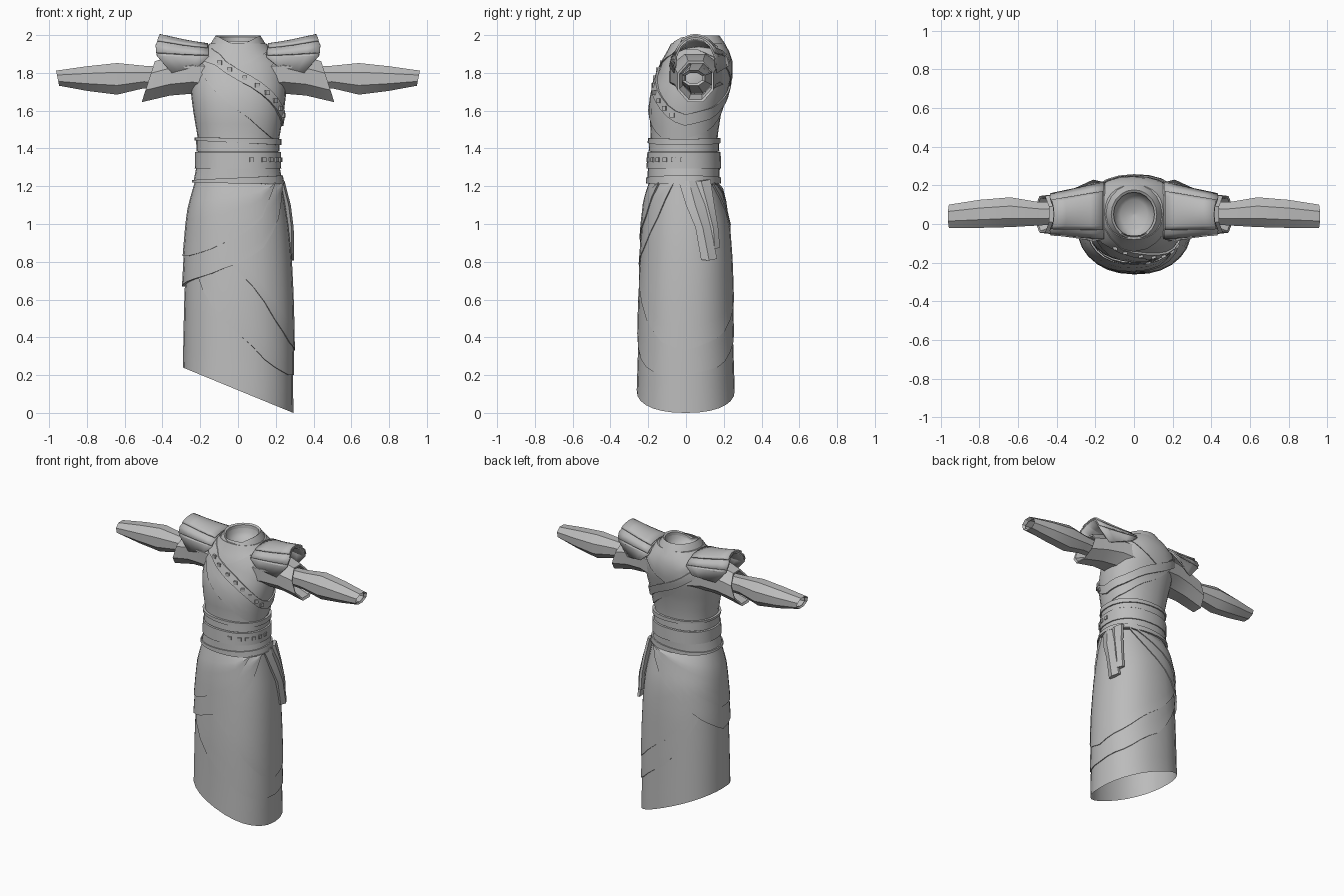
import bpy, bmesh, math
from mathutils import Vector

if "Cube" in bpy.data.objects:
    bpy.data.objects.remove(bpy.data.objects["Cube"])

grey = bpy.data.materials.new("cloth_grey")
grey.diffuse_color = (0.5, 0.5, 0.5, 1)
grey.use_nodes = True
grey.node_tree.nodes["Principled BSDF"].inputs["Base Color"].default_value = grey.diffuse_color
SIDES = 28

# Body outline by height: z, half width, front y, back y
BODY = [(0, .293, -.265, .262), (.3, .291, -.255, .252), (.6, .285, -.248, .243),
        (.8, .275, -.235, .237), (1.0, .258, -.22, .222), (1.22, .228, -.195, .168),
        (1.3, .212, -.193, .17), (1.45, .212, -.185, .165), (1.6, .238, -.195, .188),
        (1.7, .25, -.182, .215), (1.78, .25, -.15, .235), (1.86, .235, -.12, .235),
        (1.92, .17, -.085, .215), (1.97, .125, -.06, .18)]


def lerp_table(table, t):
    if t <= table[0][0]:
        return table[0][1:]
    for a, b in zip(table, table[1:]):
        if t <= b[0]:
            k = (t - a[0]) / (b[0] - a[0])
            return [p + (q - p) * k for p, q in zip(a[1:], b[1:])]
    return table[-1][1:]


def around(points):
    """Height as a function of angle in degrees (-90 front, 0 right, 90 back)."""
    pts = sorted(points)
    pts = [(pts[-1][0] - 360, pts[-1][1])] + pts + [(pts[0][0] + 360, pts[0][1])]
    return lambda deg: lerp_table(pts, (deg + 180) % 360 - 180)[0]


def const(z):
    return lambda deg: z


def oval(deg, n=2.25):
    c, s = math.cos(math.radians(deg)), math.sin(math.radians(deg))
    return (math.copysign(abs(c) ** (2 / n), c), math.copysign(abs(s) ** (2 / n), s))


def body_point(deg, z, off=0.0):
    w, y0, y1 = lerp_table(BODY, z)
    c, s = oval(deg)
    return Vector(((w + off) * c, (y0 + y1) / 2 + ((y1 - y0) / 2 + off) * s, z))


def make(name, rows, closed=True, angle=22, cap=False):
    """Loft rows of points into one mesh object."""
    bm = bmesh.new()
    vs = [[bm.verts.new(p) for p in r] for r in rows]
    n = len(rows[0])
    for a, b in zip(vs, vs[1:]):
        for i in range(n if closed else n - 1):
            j = (i + 1) % n
            bm.faces.new((a[i], a[j], b[j], b[i]))
    if cap:
        bm.faces.new(vs[0])
        bm.faces.new(vs[-1])
    bmesh.ops.remove_doubles(bm, verts=bm.verts, dist=1e-4)
    bmesh.ops.recalc_face_normals(bm, faces=bm.faces)
    me = bpy.data.meshes.new(name)
    bm.to_mesh(me)
    bm.free()
    ob = bpy.data.objects.new(name, me)
    bpy.context.collection.objects.link(ob)
    me.materials.append(grey)
    bpy.ops.object.select_all(action='DESELECT')
    ob.select_set(True)
    bpy.context.view_layer.objects.active = ob
    bpy.ops.object.shade_smooth_by_angle(angle=math.radians(angle))
    return ob


def shell(name, top, bottom, off=0.0, rows=6, off_top=None, lip=True):
    """Cloth layer wrapped round the body between two height curves."""
    angs = [-180 + 360 * i / SIDES for i in range(SIDES)]
    ot = off if off_top is None else off_top
    grid = [[body_point(a, top(a), 0) for a in angs]] if lip else []
    for r in range(rows + 1):
        k = r / rows
        grid.append([body_point(a, top(a) + (min(bottom(a), top(a)) - top(a)) * k,
                                ot + (off - ot) * min(1, k * 3)) for a in angs])
    if lip:
        grid.append([body_point(a, min(bottom(a), top(a)), 0) for a in angs])
    return make(name, grid)


# Skirt with slanted hem, then its diagonal overlapping wraps
shell("skirt", const(1.24), lambda a: .12 - .41 * .293 * oval(a)[0], 0, 10, lip=False)
WRAPS = {
    "low_wrap": (.006, [(-150, .85), (-135, .7), (-110, .53), (-90, .42), (-60, .26), (-30, .2),
                        (0, .2), (45, .25), (90, .42), (135, .75), (165, 1.0)]),
    "middle_wrap": (.011, [(-125, 1.0), (-100, .81), (-70, .63), (-48, .47), (-25, .37), (0, .33),
                           (45, .41), (90, .6), (125, .8), (160, 1.0)]),
    "upper_wrap": (.015, [(-180, .67), (-120, .73), (-90, .79), (-65, .87), (-40, 1.02), (-15, 1.22),
                          (50, 1.22), (90, 1.0), (135, .8)]),
    "top_wrap": (.021, [(-180, .83), (-150, .83), (-120, .86), (-90, .93), (-65, 1.03), (-42, 1.22),
                        (60, 1.22), (90, 1.12), (135, .96)]),
}
for name, (off, hem) in WRAPS.items():
    shell(name, const(1.22), around(hem), off, 8, off_top=.002)

# Torso, chest overlap and shoulder mantle
shell("torso", const(1.97), const(1.2), 0, 14, lip=False)
shell("chest_wrap", const(1.9), around([(-165, 1.9), (-145, 1.83), (-115, 1.7), (-90, 1.6), (-60, 1.5),
      (-35, 1.45), (0, 1.45), (45, 1.5), (90, 1.62), (135, 1.8), (160, 1.9)]), .006, 8)
shell("mantle", const(1.955), around([(-90, 1.83), (-60, 1.89), (-30, 1.92), (0, 1.92), (45, 1.86),
      (90, 1.73), (135, 1.86), (180, 1.92), (-150, 1.92), (-120, 1.89)]), .012, 5)

# Chest strap
strap = around([(-140, 1.9), (-115, 1.87), (-90, 1.79), (-70, 1.735), (-42, 1.65), (-20, 1.58),
                (0, 1.55), (45, 1.59), (90, 1.7), (135, 1.82), (180, 1.9)])
shell("chest_strap", lambda a: strap(a) + .03, lambda a: strap(a) - .03, .016, 3)

# Waist: sashes, rolls and belt
tilt = lambda z, d: (lambda a: z + d * math.cos(math.radians(a)))
shell("upper_sash", tilt(1.44, -.012), tilt(1.385, 0), .009, 2)
shell("upper_sash_roll", tilt(1.455, -.004), tilt(1.43, -.012), .017, 2)
shell("belt", const(1.38), const(1.295), .016, 2)
shell("lower_sash", tilt(1.3, 0), tilt(1.215, -.008), .009, 3)
shell("lower_sash_roll", tilt(1.245, .012), tilt(1.215, -.004), .017, 2)


# Square studs
def stud(name, deg, z, off, s=.012):
    p = body_point(deg, z, off)
    d = body_point(deg + 1, z, off) - body_point(deg - 1, z, off)
    t = d.normalized()
    u = Vector((0, 0, 1))
    n = t.cross(u)
    ring = [t * -s - u * s, t * s - u * s, t * s + u * s, t * -s + u * s]
    make(name, [[p + v - n * .008 for v in ring], [p + v + n * .007 for v in ring]], cap=True)


for i, a in enumerate((-74, -56, -42, -28, -14, -1)):
    stud(f"belt_stud_{i}", a, 1.34, .016)
for i, a in enumerate((-110, -98, -84, -70, -57, -43, -30, -17)):
    stud(f"strap_stud_{i}", a, strap(a), .016)

# Collar: folded ring with a dip at the front, and the neck lining
angs = [-180 + 360 * i / 20 for i in range(20)]
dip = around([(-90, 1.0), (-60, .55), (-30, .1), (0, 0), (60, 0), (180, 0), (-150, .1), (-120, .55)])


def collar_ring(r, z, drop, cy=.05):
    return [(r * math.cos(math.radians(a)), cy + r * 1.08 * math.sin(math.radians(a)),
             z - drop * dip(a)) for a in angs]


make("collar", [collar_ring(.16, 1.915, .06, .055), collar_ring(.145, 1.955, .06),
                collar_ring(.118, 1.998, .055), collar_ring(.106, 1.99, .055),
                collar_ring(.103, 1.95, .04)])
make("neck_lining", [collar_ring(.107, 1.985, .055), collar_ring(.1, 1.94, .03),
                     collar_ring(.07, 1.905, 0), collar_ring(.001, 1.895, 0)], angle=60)


# Arms: oval lofts along x, mirrored
def arm_ring(x, y0, y1, z0, z1, lean=0.0, n=8):
    pts = []
    for i in range(n):
        a = 2 * math.pi * (i + .5) / n
        s = math.sin(a) / math.cos(math.pi / n)
        c = math.cos(a) / math.cos(math.pi / n)
        pts.append((x - lean * s, (y0 + y1) / 2 + (y1 - y0) / 2 * c, (z0 + z1) / 2 + (z1 - z0) / 2 * s))
    return pts


# Shoulder plate: arched sheet over the arm, t runs from front to back
def plate(t0, t1, off, u0, u1):
    rows = []
    for i in range(9):
        t = t0 + (t1 - t0) * i / 8
        s = max(0, math.sin(math.pi * t)) ** .75
        x0 = lerp_table([(0, .21), (.5, .15), (1, .15)], s)[0]
        x1 = lerp_table([(0, .35), (.4, .425), (.7, .44), (1, .415)], s)[0]
        row = []
        for j in range(5):
            u = u0 + (u1 - u0) * j / 4
            zb, zt = 1.835 - .035 * u, lerp_table([(0, 1.935), (.4, 1.95), (1, 1.985)], u)[0]
            y = .07 - .02 * u - (.155 - .045 * u + off) * math.cos(math.pi * t)
            row.append((x0 + (x1 - x0) * u, y, zb + (zt - zb) * s + off * s))
        rows.append(row)
    return rows


def mirrored(rows, m):
    return [[(m * p[0], p[1], p[2]) for p in r] for r in rows]


for side, m in (("right", 1), ("left", -1)):
    make(side + "_sleeve", mirrored([
        arm_ring(.14, -.09, .2, 1.67, 1.9), arm_ring(.24, -.085, .18, 1.69, 1.9),
        arm_ring(.36, -.06, .16, 1.68, 1.885), arm_ring(.475, -.045, .145, 1.645, 1.862, .035),
        arm_ring(.47, -.035, .135, 1.66, 1.85, .032), arm_ring(.4, -.01, .12, 1.7, 1.84)], m))
    make(side + "_forearm", mirrored([
        arm_ring(.36, 0, .11, 1.72, 1.83), arm_ring(.5, -.008, .115, 1.718, 1.838),
        arm_ring(.64, -.016, .138, 1.685, 1.852), arm_ring(.8, -.02, .125, 1.705, 1.835),
        arm_ring(.955, -.02, .1, 1.732, 1.812, -.008), arm_ring(.94, -.005, .085, 1.745, 1.8)], m))
    for part, args in (("base", (0, 1, 0, 0, 1)), ("middle", (.15, .85, .008, .02, 1)),
                       ("top", (.3, .7, .016, .04, 1))):
        ob = make(f"{side}_shoulder_{part}", mirrored(plate(*args), m), closed=False)
        sol = ob.modifiers.new("thickness", 'SOLIDIFY')
        sol.thickness = .01
        sol.offset = 0

# Sash tails hanging on the right hip: z, front y, back y, x
TAILS = {"sash_tail_front": [(1.23, -.04, .07, .235), (1.1, .0, .1, .268), (.98, .05, .13, .283),
                             (.81, .08, .165, .285)],
         "sash_tail_back": [(1.23, .03, .13, .228), (1.1, .08, .15, .25), (.98, .12, .17, .262),
                            (.87, .125, .18, .262)]}
for name, rows in TAILS.items():
    make(name, [[(x, a, z), (x + .012, (a + b) / 2, z - .003), (x - .012, b, z + .006),
                 (x - .03, b, z + .006), (x - .02, a, z)] for z, a, b, x in rows], cap=True)
